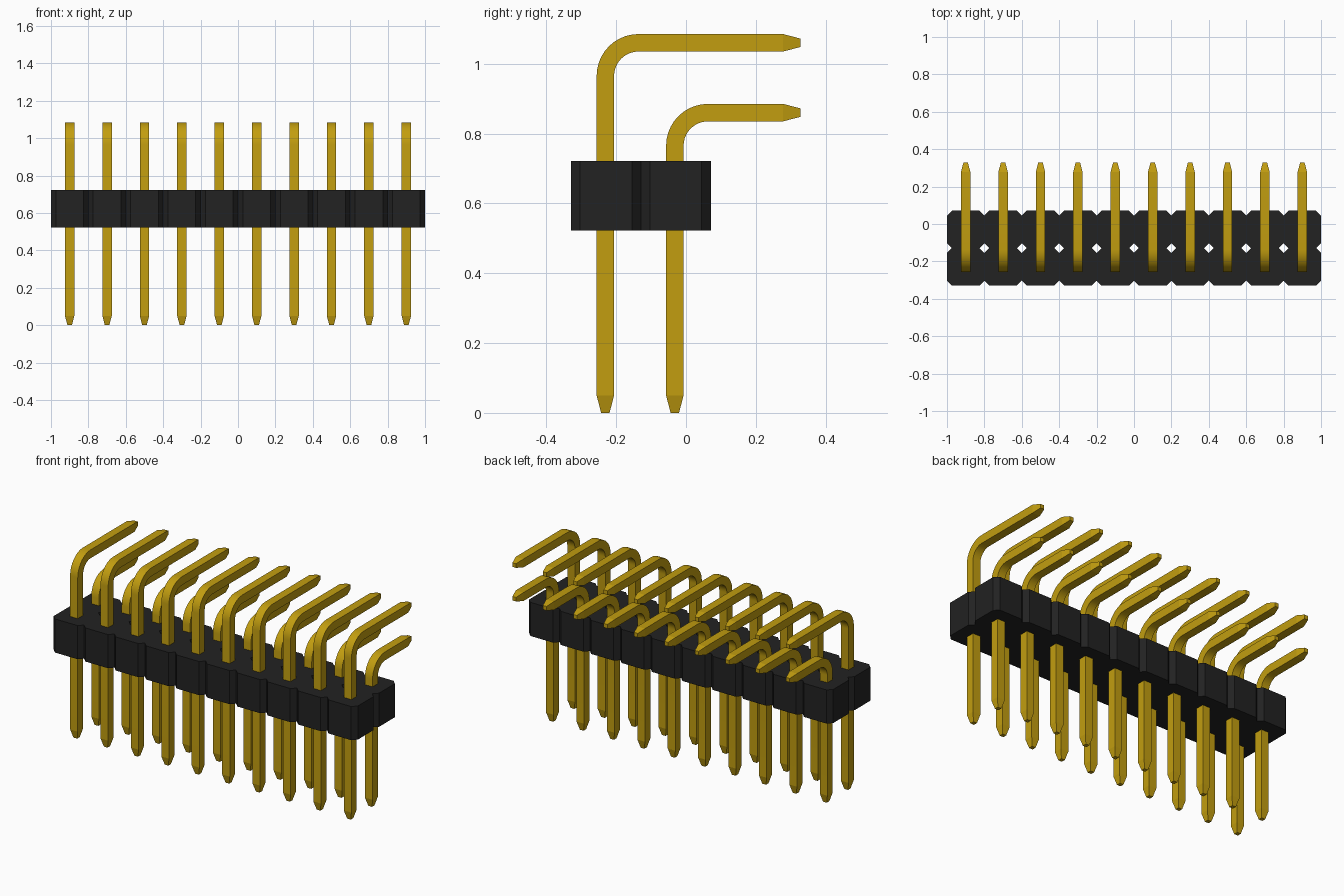
import bpy, bmesh
from math import sin, cos, pi
from mathutils import Vector

if "Cube" in bpy.data.objects:
    bpy.data.objects.remove(bpy.data.objects["Cube"], do_unlink=True)

COLUMNS, PITCH = 10, 0.2
ROWS = {"front": (-0.231, 1.06), "back": (-0.032, 0.86)}  # row y, arm height
BODY_BOTTOM, BODY_TOP, CHAMFER = 0.522, 0.722, 0.026
HALF, TIP_HALF, TIP_LEN = 0.025, 0.012, 0.05
BEND, ARM_END = 0.095, 0.328


def material(name, color, metallic=0.0):
    mat = bpy.data.materials.new(name)
    mat.use_nodes = True
    mat.diffuse_color = color
    mat.node_tree.nodes["Principled BSDF"].inputs["Base Color"].default_value = color
    return mat


def make_object(name, bm, mat):
    bmesh.ops.recalc_face_normals(bm, faces=bm.faces)
    mesh = bpy.data.meshes.new(name)
    bm.to_mesh(mesh)
    bm.free()
    mesh.materials.append(mat)
    obj = bpy.data.objects.new(name, mesh)
    bpy.context.collection.objects.link(obj)
    return obj


gold = material("gold", (0.54, 0.34, 0.005, 1))
black = material("black plastic", (0.016, 0.016, 0.016, 1))
column_x = [(i - (COLUMNS - 1) / 2) * PITCH for i in range(COLUMNS)]

# Housing: welded grid of chamfered cells, thickened downward
bm = bmesh.new()
h, k = PITCH / 2, PITCH / 2 - CHAMFER
octagon = [(h, -k), (h, k), (k, h), (-k, h), (-h, k), (-h, -k), (-k, -h), (k, -h)]
for x in column_x:
    for y in (-0.229, -0.029):
        bm.faces.new([bm.verts.new((x + px, y + py, BODY_TOP)) for px, py in octagon])
bmesh.ops.remove_doubles(bm, verts=bm.verts, dist=0.001)
housing = make_object("housing", bm, black)
for v in housing.data.vertices:
    v.co.z = BODY_TOP
solid = housing.modifiers.new("Thickness", "SOLIDIFY")
solid.thickness = BODY_TOP - BODY_BOTTOM
solid.offset = -1 if housing.data.polygons[0].normal.z > 0 else 1
if solid.offset > 0:
    housing.data.flip_normals()
    solid.offset = -1


def pin_stations(y, arm_z):
    """Stations along the pin: centre, angle turned toward +y, half width."""
    cy, cz = y + BEND, arm_z - BEND
    stations = [(Vector((0, y, 0)), 0, TIP_HALF), (Vector((0, y, TIP_LEN)), 0, HALF)]
    for i in range(11):
        a = pi / 2 * i / 10
        stations.append((Vector((0, cy - BEND * cos(a), cz + BEND * sin(a))), a, HALF))
    stations.append((Vector((0, ARM_END - TIP_LEN, arm_z)), pi / 2, HALF))
    stations.append((Vector((0, ARM_END, arm_z)), pi / 2, TIP_HALF))
    return stations


def make_pin(name, x, y, arm_z):
    bm = bmesh.new()
    rings = []
    for centre, a, half in pin_stations(y, arm_z):
        side = Vector((half, 0, 0))
        out = Vector((0, -cos(a), sin(a))) * half
        centre = centre + Vector((x, 0, 0))
        rings.append([bm.verts.new(centre + side * s + out * t)
                      for s, t in ((1, 1), (-1, 1), (-1, -1), (1, -1))])
    for lower, upper in zip(rings, rings[1:]):
        for i in range(4):
            j = (i + 1) % 4
            bm.faces.new((lower[i], lower[j], upper[j], upper[i]))
    bm.faces.new(rings[0])
    bm.faces.new(rings[-1])
    return make_object(name, bm, gold)


# Bent square pins with tapered tips, two rows
pins = [make_pin(f"{row}_pin_{i + 1}", x, y, z)
        for row, (y, z) in ROWS.items() for i, x in enumerate(column_x)]

# Smooth the bends, keep the square edges sharp
bpy.ops.object.select_all(action="DESELECT")
for pin in pins:
    pin.select_set(True)
bpy.context.view_layer.objects.active = pins[0]
bpy.ops.object.shade_smooth_by_angle(angle=pi / 15)
